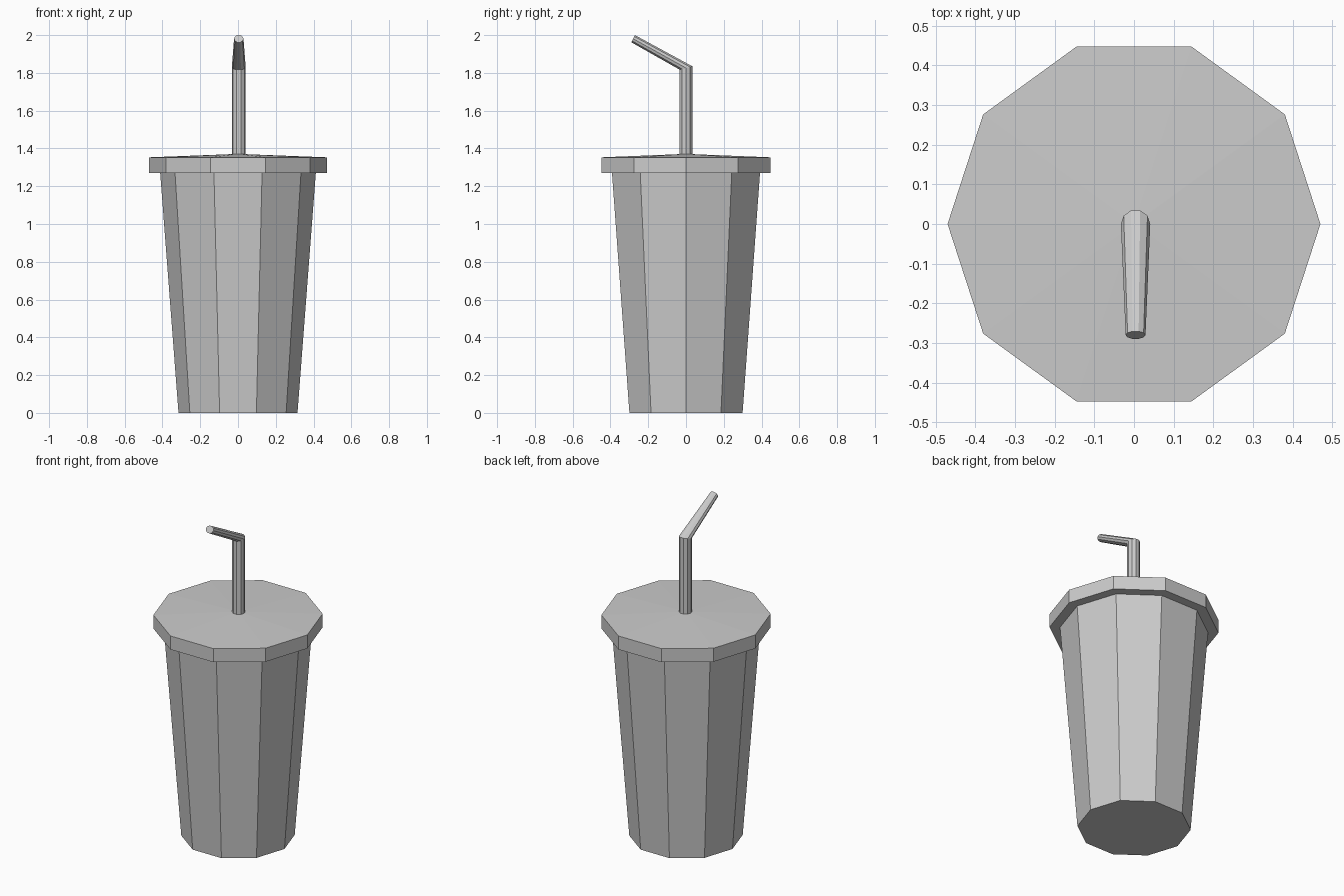
import bpy, bmesh
from math import cos, sin, pi

if "Cube" in bpy.data.objects:
    bpy.data.objects.remove(bpy.data.objects["Cube"])

SIDES = 10


def loft(name, rings):
    """Skin a list of (centre, radius x, radius y, rise at the +y side) rings, capping both ends."""
    bm = bmesh.new()
    loops = []
    for (cx, cy, cz), rx, ry, rise in rings:
        angles = [2 * pi * i / SIDES for i in range(SIDES)]
        loops.append([bm.verts.new((cx + rx * cos(a), cy + ry * sin(a), cz + rise * sin(a)))
                      for a in angles])
    for lo, hi in zip(loops, loops[1:]):
        for i in range(SIDES):
            j = (i + 1) % SIDES
            bm.faces.new((lo[i], lo[j], hi[j], hi[i]))
    bm.faces.new(loops[0][::-1])
    bm.faces.new(loops[-1])
    mesh = bpy.data.meshes.new(name)
    bm.to_mesh(mesh)
    bm.free()
    obj = bpy.data.objects.new(name, mesh)
    bpy.context.collection.objects.link(obj)
    return obj


def level(z, r):
    return ((0, 0, z), r, r, 0)


# Tapered cup body
loft("cup", [level(0, 0.315), level(1.27, 0.412)])

# Overhanging lid with a shallow conical top
loft("lid", [level(1.27, 0.47), level(1.353, 0.47), level(1.37, 0.03)])

# Bent straw: upright length, then a narrowing mouthpiece towards the front
loft("straw", [
    ((0.004, 0, 1.355), 0.037, 0.036, 0),
    ((0.004, 0, 1.826), 0.037, 0.036, 0.009),
    ((0.004, -0.28, 1.981), 0.025, 0.010, 0.020),
])
